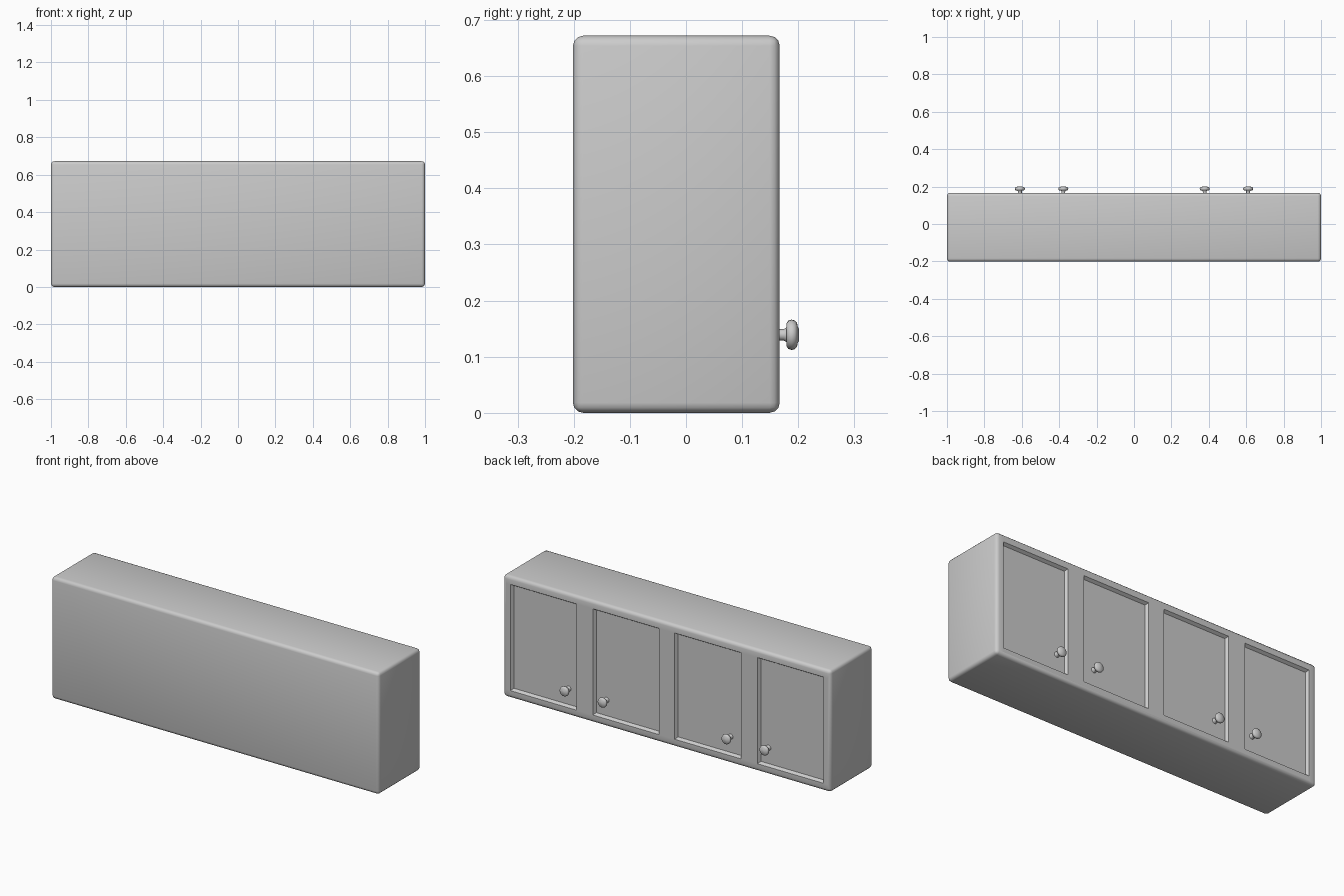
import bpy, bmesh, math
from mathutils import Vector, Matrix

if "Cube" in bpy.data.objects:
    bpy.data.objects.remove(bpy.data.objects["Cube"])

Y0, Y1, H = -0.2015, 0.167, 0.672   # body depth range and height


def make_object(name, bm, angle):
    bmesh.ops.recalc_face_normals(bm, faces=bm.faces[:])
    mesh = bpy.data.meshes.new(name)
    bm.to_mesh(mesh)
    bm.free()
    obj = bpy.data.objects.new(name, mesh)
    bpy.context.collection.objects.link(obj)
    bpy.ops.object.select_all(action='DESELECT')
    obj.select_set(True)
    bpy.context.view_layer.objects.active = obj
    bpy.ops.object.shade_smooth_by_angle(angle=math.radians(angle))
    return obj


# Cabinet body: rounded box
bm = bmesh.new()
bmesh.ops.create_cube(bm, size=1, matrix=Matrix.Translation((0, (Y0 + Y1) / 2, H / 2))
                      @ Matrix.Diagonal((2, Y1 - Y0, H, 1)))
bmesh.ops.bevel(bm, geom=bm.edges[:], offset=0.018, segments=3, profile=0.5, affect='EDGES')


def door_side():
    return [f for f in bm.faces if abs(f.calc_center_median().y - Y1) < 1e-4]


# Slice the door side into a grid along the panel outlines
doors = [(-0.955, -0.553), (-0.452, -0.048), (0.048, 0.452), (0.553, 0.955)]
cuts = [((x, 0, 0), (1, 0, 0)) for pair in doors for x in pair]
cuts += [((0, 0, z), (0, 0, 1)) for z in (0.042, 0.628)]
for co, no in cuts:
    faces = door_side()
    geom = faces + list({e for f in faces for e in f.edges}) + list({v for f in faces for v in f.verts})
    bmesh.ops.bisect_plane(bm, geom=geom, plane_co=Vector(co), plane_no=Vector(no))

# Recessed door panels with sloping edges
bm.normal_update()
panels = []
for f in door_side():
    c = f.calc_center_median()
    if 0.042 < c.z < 0.628 and any(a < c.x < b for a, b in doors):
        panels.append(f)
bmesh.ops.inset_individual(bm, faces=panels, thickness=0.014, depth=-0.016)
make_object("cabinet_body", bm, 40)

# Door knobs: lathed profile (radius, y)
profile = [(0.015, 0.149), (0.014, 0.155), (0.010, 0.163), (0.010, 0.174), (0.013, 0.179),
           (0.020, 0.179), (0.025, 0.182), (0.027, 0.188), (0.0255, 0.194), (0.021, 0.198),
           (0.015, 0.199), (0.011, 0.2012), (0, 0.2015)]
for i, x in enumerate((-0.61, -0.378, 0.378, 0.61)):
    bm = bmesh.new()
    vs = [bm.verts.new((x + r, y, 0.139)) for r, y in profile]
    es = [bm.edges.new(p) for p in zip(vs, vs[1:])]
    bmesh.ops.spin(bm, geom=vs + es, cent=(x, 0, 0.139), axis=(0, 1, 0),
                   angle=math.tau, steps=24, use_duplicate=False)
    bmesh.ops.remove_doubles(bm, verts=bm.verts[:], dist=1e-5)
    bmesh.ops.holes_fill(bm, edges=[e for e in bm.edges if e.is_boundary])
    make_object(f"door_knob_{i + 1}", bm, 50)
